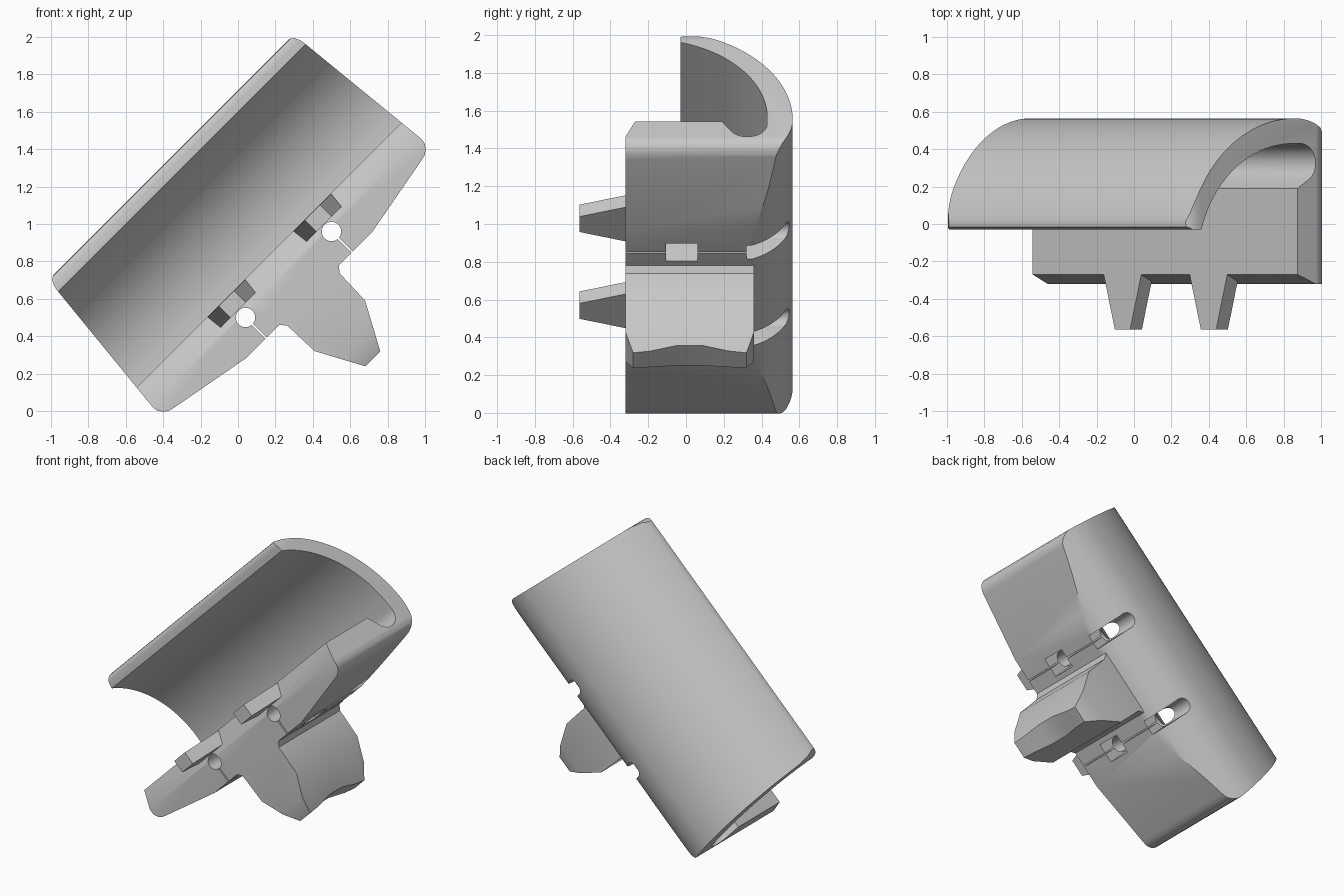
import bpy, bmesh, math
from mathutils import Vector

if "Cube" in bpy.data.objects:
    bpy.data.objects.remove(bpy.data.objects["Cube"])

R2 = math.sqrt(2)
grey = bpy.data.materials.new("light_grey")
grey.diffuse_color = (0.58, 0.58, 0.58, 1)
grey.use_nodes = True
grey.node_tree.nodes["Principled BSDF"].inputs["Base Color"].default_value = grey.diffuse_color


def place(u, y, v):
    """u runs along the clip, v across it; the clip leans 45 degrees."""
    return Vector(((u + v) / R2, y, 1 + (u - v) / R2))


def loft(name, sections):
    """Closed solid through rings of (u, y, v) points."""
    bm = bmesh.new()
    rings = [[bm.verts.new(place(*p)) for p in s] for s in sections]
    n = len(rings[0])
    for a, b in zip(rings, rings[1:]):
        for i in range(n):
            j = (i + 1) % n
            bm.faces.new((a[i], a[j], b[j], b[i]))
    bm.faces.new(rings[0][::-1])
    bm.faces.new(rings[-1])
    bm.normal_update()
    if bm.calc_volume(signed=True) < 0:
        bmesh.ops.reverse_faces(bm, faces=bm.faces[:])
    me = bpy.data.meshes.new(name)
    bm.to_mesh(me)
    bm.free()
    me.materials.append(grey)
    ob = bpy.data.objects.new(name, me)
    bpy.context.collection.objects.link(ob)
    return ob


def box(name, u, y, v):
    return loft(name, [[(a, yy, b) for a, b in
                        ((u[0], v[0]), (u[1], v[0]), (u[1], v[1]), (u[0], v[1]))] for yy in y])


def combine(ob, other, op):
    m = ob.modifiers.new(op, 'BOOLEAN')
    m.operation, m.object, m.solver = op, other, 'EXACT'
    bpy.context.view_layer.update()
    bpy.context.view_layer.objects.active = ob
    bpy.ops.object.modifier_apply(modifier=m.name)
    bpy.data.objects.remove(other)


def arc(cv, cy, r, a0, a1, n):
    """Points (v, y) on a circle, angles in degrees."""
    return [(cv + r * math.cos(math.radians(a0 + (a1 - a0) * i / n)),
             cy + r * math.sin(math.radians(a0 + (a1 - a0) * i / n))) for i in range(n + 1)]


# Cross-section: curved shell, thick solid side, hollow with rounded end
profile = [(-0.425, -0.03), (-0.475, -0.03), (-0.502, -0.015)]
profile += arc(0.22, -0.186, 0.751, 165, 90, 36)
profile += arc(0.22, 0.225, 0.34, 90, 21, 18)[1:]
profile += [(0.56, 0.30), (0.56, -0.32), (0.36, -0.32), (0.235, -0.27), (0.235, 0.19)]
profile += arc(0.255, 0.325, 0.105, -50, 90, 14)
profile += arc(0.2, -0.225, 0.655, 90, 162.7, 32)[:-1]
body = loft("clip_body", [[(u, y, v) for v, y in profile] for u in (-1.2, 1.2)])

# Side outline with flared ends and rounded corners
half = [(0.48, 0.537), (0.93, 0.454), (0.965, 0.446), (0.992, 0.428), (1.01, 0.402),
        (1.015, 0.37), (0.935, -0.43), (0.93, -0.46), (0.915, -0.49), (0.888, -0.51), (0.85, -0.522)]
outline = half + [(-u, v) for u, v in reversed(half)]
trim = loft("outline_trim", [[(u, y, v) for u, v in outline] for y in (-1, 1)])
combine(body, trim, 'INTERSECT')

# Thumb grip with a dished tip
sections = []
for y, tip in ((-0.32, 0.92), (-0.28, 1.02), (-0.19, 1.012), (-0.05, 0.985), (0.09, 0.985),
               (0.23, 1.012), (0.32, 1.02), (0.36, 0.92)):
    side = [(0.226, 0.45), (0.226, 0.537), (0.198, 0.57), (0.191, 0.77),
            (0.191 - 0.54 * (tip - 0.77), tip)]
    ring = side + [(-u, v) for u, v in reversed(side)]
    sections.append([(u, y, v) for u, v in ring])
combine(body, loft("thumb_grip", sections), 'UNION')

for s in (-1, 1):
    c = 0.325 * s
    # Tapered front peg
    peg = [[(c + a * w, y, v) for a, v in ((-1, 0.238), (1, 0.238), (1, 0.327), (-1, 0.327))]
           for y, w in ((-0.25, 0.148), (-0.563, 0.058))]
    combine(body, loft("front_peg", peg), 'UNION')
    # Hinge bore, thin slit, rear groove and square notch
    bore = [[(c + 0.052 * math.cos(t), y, 0.382 + 0.052 * math.sin(t))
             for t in (i * math.tau / 32 for i in range(32))] for y in (-0.8, 0.8)]
    combine(body, loft("bore_cutter", bore), 'DIFFERENCE')
    combine(body, box("slit_cutter", (c - 0.005, c + 0.005), (-0.8, 0.4), (0.385, 0.7)), 'DIFFERENCE')
    combine(body, box("groove_cutter", (c - 0.051, c + 0.051), (0.32, 0.8), (0.383, 0.7)), 'DIFFERENCE')
    combine(body, box("notch_cutter", (c - 0.065, c + 0.065), (-0.105, 0.06), (0.378, 0.7)), 'DIFFERENCE')

# Smooth curves, crisp edges
bpy.ops.object.select_all(action='DESELECT')
body.select_set(True)
bpy.context.view_layer.objects.active = body
bpy.ops.object.shade_smooth_by_angle(angle=math.radians(30))
